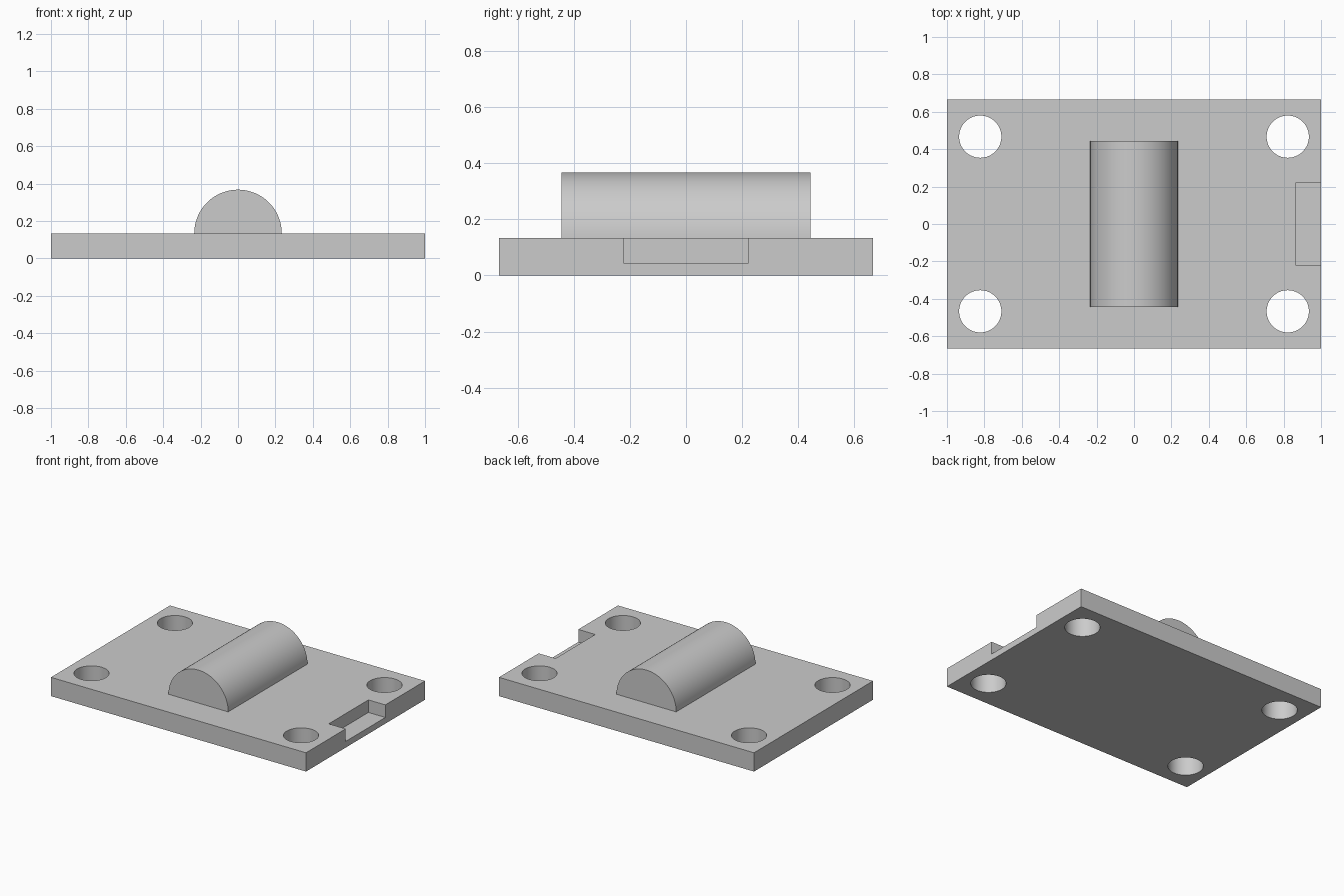
import bpy, bmesh
from math import pi, cos, sin, radians
from mathutils import Matrix, Vector

cube = bpy.data.objects.get("Cube")
if cube:
    bpy.data.objects.remove(cube, do_unlink=True)

# Plate and ridge sizes
LENGTH, WIDTH, THICK = 2.0, 1.333, 0.133
RIDGE_R, RIDGE_HALF = 0.234, 0.444
HOLE_R, HOLE_X, HOLE_Y = 0.113, 0.822, 0.467
NOTCH_X, NOTCH_HALF, NOTCH_Z = 0.867, 0.222, 0.044

grey = bpy.data.materials.new("plain grey")
grey.use_nodes = True
colour = (0.6, 0.6, 0.6, 1)
grey.diffuse_color = colour
grey.node_tree.nodes["Principled BSDF"].inputs["Base Color"].default_value = colour


def make_object(name, bm):
    bmesh.ops.recalc_face_normals(bm, faces=bm.faces)
    mesh = bpy.data.meshes.new(name)
    bm.to_mesh(mesh)
    bm.free()
    mesh.materials.append(grey)
    obj = bpy.data.objects.new(name, mesh)
    bpy.context.collection.objects.link(obj)
    return obj


def add_box(bm, low, high):
    low, high = Vector(low), Vector(high)
    matrix = Matrix.Translation((low + high) / 2) @ Matrix.Diagonal((high - low).to_4d())
    matrix[3][3] = 1
    bmesh.ops.create_cube(bm, size=1, matrix=matrix)


def shade(obj):
    bpy.ops.object.select_all(action="DESELECT")
    obj.select_set(True)
    bpy.context.view_layer.objects.active = obj
    bpy.ops.object.shade_smooth_by_angle(angle=radians(30))


# Base plate
bm = bmesh.new()
add_box(bm, (-LENGTH / 2, -WIDTH / 2, 0), (LENGTH / 2, WIDTH / 2, THICK))
plate = make_object("base_plate", bm)

# Cutter for the four mounting holes and the edge notch
bm = bmesh.new()
for sx in (-1, 1):
    for sy in (-1, 1):
        bmesh.ops.create_cone(bm, cap_ends=True, segments=64, radius1=HOLE_R, radius2=HOLE_R,
                              depth=1, matrix=Matrix.Translation((sx * HOLE_X, sy * HOLE_Y, 0)))
add_box(bm, (NOTCH_X, -NOTCH_HALF, NOTCH_Z), (LENGTH, NOTCH_HALF, 1))
cutter = make_object("hole_cutter", bm)
cutter.hide_render = True

cut = plate.modifiers.new("cut_holes", "BOOLEAN")
cut.operation = "DIFFERENCE"
cut.solver = "EXACT"
cut.object = cutter
bpy.context.view_layer.objects.active = plate
bpy.ops.object.modifier_apply(modifier=cut.name)
bpy.data.objects.remove(cutter, do_unlink=True)
shade(plate)

# Half-round ridge: a semicircle extruded front to back
bm = bmesh.new()
STEPS = 48
arc = [bm.verts.new((RIDGE_R * cos(pi * i / STEPS), -RIDGE_HALF,
                     THICK + RIDGE_R * sin(pi * i / STEPS))) for i in range(STEPS + 1)]
end = bm.faces.new(arc)
grown = bmesh.ops.extrude_face_region(bm, geom=[end], use_keep_orig=True)
moved = [v for v in grown["geom"] if isinstance(v, bmesh.types.BMVert)]
bmesh.ops.translate(bm, verts=moved, vec=(0, 2 * RIDGE_HALF, 0))
shade(make_object("half_round_ridge", bm))
